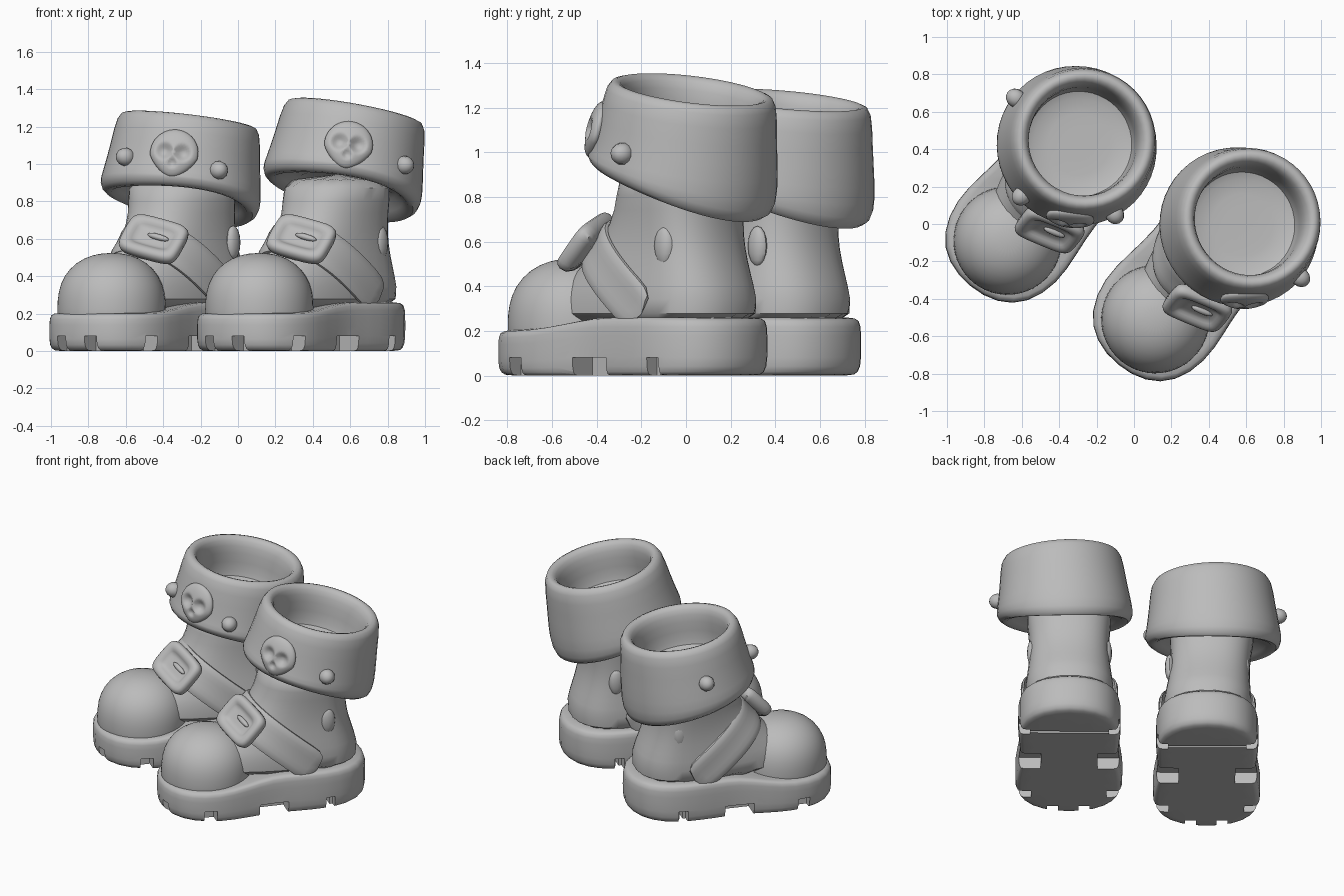
import bpy, bmesh
from math import sin, cos, pi, radians
from mathutils import Matrix, Vector

if "Cube" in bpy.data.objects:
    bpy.data.objects.remove(bpy.data.objects["Cube"])

GREY = bpy.data.materials.new("plain_grey")
GREY.use_nodes = True
GREY.diffuse_color = (0.5, 0.5, 0.5, 1)
GREY.node_tree.nodes["Principled BSDF"].inputs["Base Color"].default_value = (0.5, 0.5, 0.5, 1)


def finish(name, bm, matrix, subsurf=0, cutters=()):
    """Turn a bmesh into a smooth, placed object with its modifiers applied."""
    bmesh.ops.recalc_face_normals(bm, faces=bm.faces)
    mesh = bpy.data.meshes.new(name)
    bm.to_mesh(mesh)
    bm.free()
    ob = bpy.data.objects.new(name, mesh)
    bpy.context.collection.objects.link(ob)
    if subsurf:
        mod = ob.modifiers.new("round", "SUBSURF")
        mod.levels = mod.render_levels = subsurf
    for cutter in cutters:
        mod = ob.modifiers.new("notch", "BOOLEAN")
        mod.operation, mod.solver, mod.object = "DIFFERENCE", "EXACT", cutter
    if ob.modifiers:
        bpy.context.view_layer.update()
        graph = bpy.context.evaluated_depsgraph_get()
        ob.data = bpy.data.meshes.new_from_object(ob.evaluated_get(graph))
        ob.modifiers.clear()
    ob.data.materials.clear()
    ob.data.materials.append(GREY)
    ob.matrix_world = matrix
    bpy.ops.object.select_all(action="DESELECT")
    ob.select_set(True)
    bpy.context.view_layer.objects.active = ob
    bpy.ops.object.shade_smooth_by_angle(angle=radians(45))
    return ob


def loft(rings):
    """Skin a list of closed point rings and cap both ends."""
    bm = bmesh.new()
    loops = [[bm.verts.new(p) for p in ring] for ring in rings]
    for a, b in zip(loops, loops[1:]):
        for i in range(len(a)):
            j = (i + 1) % len(a)
            bm.faces.new((a[i], a[j], b[j], b[i]))
    bm.faces.new(loops[0])
    bm.faces.new(loops[-1])
    return bm


def power(value, p):
    return abs(value) ** p * (1 if value >= 0 else -1)


def oval(z, width, back, front, n=20, p=0.88):
    """Horizontal ring with different reach to the back and the toe (-y)."""
    ring = []
    for i in range(n):
        a = 2 * pi * (i + .5) / n
        y = power(sin(a), p)
        ring.append(Vector((width * power(cos(a), p), y * (back if y > 0 else front), z)))
    return ring


def box(center, size):
    bm = bmesh.new()
    bmesh.ops.create_cube(bm, size=1, matrix=Matrix.Translation(center) @ Matrix.Diagonal((*size, 1)))
    return bm


def ball(name, matrix, size):
    bm = bmesh.new()
    bmesh.ops.create_uvsphere(bm, u_segments=12, v_segments=8, radius=1, matrix=Matrix.Diagonal((*size, 1)))
    finish(name, bm, matrix)


def sole(foot, name):
    half = [(0, -.33), (.18, -.29), (.29, -.17), (.325, 0), (.315, .18), (.30, .34),
            (.325, .52), (.345, .7), (.29, .88), (.17, .98), (0, 1.01)]
    outline = half + [(-x, u) for x, u in half[-2:0:-1]]
    rings = []
    for z, s in ((0, .9), (0, .97), (.03, 1.02), (.13, 1.02), (.23, 1.02), (.26, .99), (.265, .85)):
        # the top edge steps down towards the toe
        rings.append([(x * s, -(.34 + (u - .34) * s),
                       z * (1 - .22 * min(1, max(0, (u - .35) / .3)))) for x, u in outline])
    # tread notches: sideways offset, distance to toe, width, length
    notches = [(0, -.03, .9, .02)]
    for side in (-1, 1):
        notches += [(side * .33, -.03, .16, .06), (side * .33, .34, .3, .19),
                    (side * .31, .76, .14, .08), (side * .1, .99, .07, .16)]
    cutters = []
    for x, u, w, l in notches:
        cutter = finish("tread_cutter", box((x, -u, 0), (w, l, .16)), Matrix())
        cutter.hide_render = True
        cutters.append(cutter)
    finish(name, loft(rings), foot, 1, cutters)
    for cutter in cutters:
        bpy.data.objects.remove(cutter)


def upper(foot, name, lean):
    rows = [(.2, .295, .295, .86), (.35, .285, .28, .78), (.46, .27, .245, .63), (.57, .257, .215, .50),
            (.68, .257, .205, .41), (.8, .267, .215, .35), (.95, .285, .24, .34)]
    shift = foot.to_3x3().inverted() @ Vector(lean)
    # the shaft drifts sideways as it rises
    rings = [[p + shift * max(0, r[0] - .3) for p in oval(*r)] for r in rows]
    finish(name, loft(rings), foot, 1)


def toe_cap(foot, name):
    rows = [(.08, .285), (.18, .292), (.27, .294), (.36, .278), (.44, .23), (.5, .15), (.525, .05)]
    rings = [oval(z, r, r, r, 24, 1) for z, r in rows]
    finish(name, loft(rings), foot @ Matrix.Translation((0, -.70, 0)), 1)


def strap(foot, name):
    # arch lying in a plane that leans forward over the instep
    rise, across = Vector((0, -.45, .36)), Vector((0, -.64, -.77))
    rings = []
    for i in range(19):
        t = pi * i / 18
        arch = []
        for grow in (0, .045):
            arch.append(Vector((0, -.045, .27)) + Vector(((.27 + grow) * power(cos(t), .8), 0, 0))
                        + rise * (.93 + grow * 1.5) * power(sin(t), .8))
        inner, outer = arch
        mid = inner.lerp(outer, .8)
        rings.append([inner - across * .115, mid - across * .115, outer - across * .07,
                      mid, outer + across * .07, mid + across * .115, inner + across * .115])
    finish(name, loft(rings), foot, 1)


def buckle(heel, prefix):
    long = Vector((.29, -.12, -.08)).normalized()
    normal = long.cross(Vector((.08, .12, .17))).normalized()
    frame = Matrix((long, normal.cross(long), normal)).transposed().to_4x4()
    frame = Matrix.Translation(Vector(heel) + Vector((-.22, -.475, .595))) @ frame
    # rounded plate with a raised rim and sunken centre
    rows = [(-.06, .17, .125), (.02, .18, .135), (.045, .16, .115),
            (.042, .12, .075), (.015, .105, .06), (.015, .05, .03)]
    finish(prefix + "_buckle_frame", loft([oval(z, w, h, h, 20, .42) for z, w, h in rows]), frame, 1)
    finish(prefix + "_buckle_prong", box((.025, .01, .02), (.15, .04, .04)), frame, 2)


def cuff(matrix, name):
    profile = [(.05, -.04), (.285, -.04), (.295, 0), (.292, .15), (.308, .225), (.347, .25), (.39, .228),
               (.405, .07), (.432, -.1), (.442, -.165), (.408, -.225), (.34, -.195), (.26, -.1)]
    rings = []
    for r, z in profile:
        ring = []
        for i in range(24):
            a = 2 * pi * i / 24
            x, y = r * cos(a), r * sin(a)
            # the lower edge hangs deeper at the back
            drop = (.05 * x + .15 * y + .015 * sin(2 * a)) if z < -.12 else 0
            ring.append((x, y, z - drop))
        rings.append(ring)
    finish(name, loft(rings), matrix, 1)


def on_cuff(matrix, degrees, radius, z):
    """Frame on the cuff wall: local z points outward and y up."""
    return (matrix @ Matrix.Rotation(radians(degrees + 90), 4, "Z")
            @ Matrix.Translation((0, -radius, z)) @ Matrix.Rotation(pi / 2, 4, "X"))


def skull(frame, name):
    bm = bmesh.new()
    bmesh.ops.create_uvsphere(bm, u_segments=36, v_segments=28, radius=1)
    hollows = [(-.05, .0, .05), (.05, .0, .05), (0, -.06, .03)]
    for v in bm.verts:
        narrow = 1 - .35 * max(0, -v.co.y - .2)
        v.co = Vector((v.co.x * .13 * narrow, v.co.y * .13, v.co.z * .045))
        if v.co.z > 0:
            for x, y, r in hollows:
                d = ((v.co.x - x) ** 2 + (v.co.y - y) ** 2) ** .5
                v.co.z -= .6 * r * max(0, min(1, 1.4 * (1 - d / r)))
    finish(name, bm, frame)


# name, heel position, shaft lean, cuff offset, cuff tilt, skull (angle, height), studs
BOOTS = [
    ("left", (.56, .03, 0), (-.01, -.02, 0), (.025, -.03, 1.045), (.18, .12, 1), (270, .01), [(318, -.03)]),
    ("right", (-.23, .45, 0), (-.08, -.01, 0), (-.06, -.02, .995), (.12, .09, 1), (262, .02),
     [(297, -.04), (145, .01), (222, -.02)]),
]
for side, heel, lean, offset, tilt, face, studs in BOOTS:
    foot = Matrix.Translation(heel) @ Matrix.Rotation(radians(-39.6), 4, "Z")
    sole(foot, side + "_sole")
    upper(foot, side + "_upper", lean)
    toe_cap(foot, side + "_toe_cap")
    strap(foot, side + "_strap")
    buckle(heel, side)
    for x in (-.24, .24):
        ball(side + "_ankle_crease", foot @ Matrix.Translation((x, .03, .58)), (.03, .05, .09))
    turn = Vector((0, 0, 1)).rotation_difference(Vector(tilt)).to_matrix().to_4x4()
    top = Matrix.Translation(Vector(heel) + Vector(offset)) @ turn
    cuff(top, side + "_cuff")
    skull(on_cuff(top, face[0], .405, face[1]) @ Matrix.Rotation(radians(-8), 4, "X"), side + "_skull_badge")
    for n, (angle, z) in enumerate(studs):
        ball(f"{side}_stud_{n + 1}", on_cuff(top, angle, .42, z), (.05, .05, .055))
